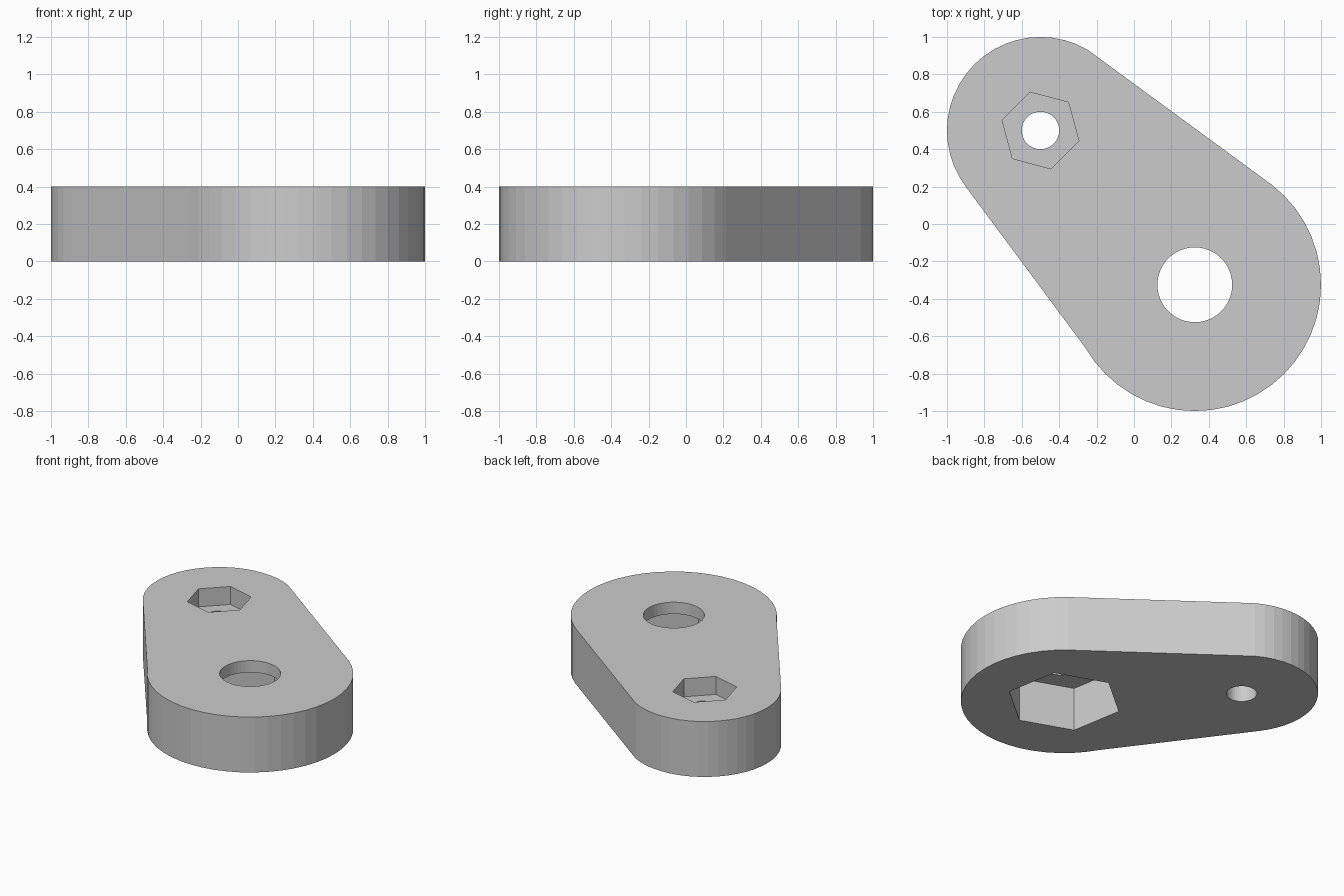
import bpy, bmesh
from math import cos, sin, radians

HEIGHT = 0.4
SMALL = (-0.5, 0.5)
LARGE = (0.325, -0.325)

cube = bpy.data.objects.get("Cube")
if cube:
    bpy.data.objects.remove(cube, do_unlink=True)

grey = bpy.data.materials.new("light_grey")
grey.use_nodes = True
grey.diffuse_color = (0.6, 0.6, 0.6, 1)
grey.node_tree.nodes["Principled BSDF"].inputs["Base Color"].default_value = (0.6, 0.6, 0.6, 1)


def arc(center, radius, start, end, steps):
    """Points along an arc, both ends included."""
    angles = [radians(start + (end - start) * i / steps) for i in range(steps + 1)]
    return [(center[0] + radius * cos(a), center[1] + radius * sin(a)) for a in angles]


def ring(center, radius, sides, turn=0):
    """Points of a regular polygon."""
    return arc(center, radius, turn, turn + 360, sides)[:-1]


def prism(name, outline, bottom, top):
    bm = bmesh.new()
    base = bm.faces.new([bm.verts.new((x, y, bottom)) for x, y in outline])
    moved = bmesh.ops.extrude_face_region(bm, geom=[base], use_keep_orig=True)
    verts = [v for v in moved["geom"] if isinstance(v, bmesh.types.BMVert)]
    bmesh.ops.translate(bm, verts=verts, vec=(0, 0, top - bottom))
    bmesh.ops.recalc_face_normals(bm, faces=bm.faces)
    mesh = bpy.data.meshes.new(name)
    bm.to_mesh(mesh)
    bm.free()
    mesh.materials.append(grey)
    obj = bpy.data.objects.new(name, mesh)
    bpy.context.collection.objects.link(obj)
    return obj


# Tapered plate with two rounded ends
outline = arc(SMALL, 0.5, 60, 217.5, 21) + arc(LARGE, 0.675, 210, 412.5, 27)
plate = prism("link_plate", outline, 0, HEIGHT)

# Bolt holes, a nut pocket on top and a larger one underneath
cutters = [
    prism("small_hole_cutter", ring(SMALL, 0.1, 48), -0.1, 0.5),
    prism("large_hole_cutter", ring(LARGE, 0.2, 48), -0.1, 0.5),
    prism("small_nut_cutter", ring(SMALL, 0.212, 6, 45), HEIGHT - 0.13, 0.5),
    prism("large_nut_cutter", ring(LARGE, 0.38, 6, 40), -0.1, 0.315),
]
bpy.context.view_layer.objects.active = plate
for cutter in cutters:
    cutter.hide_render = True
    cut = plate.modifiers.new(cutter.name, "BOOLEAN")
    cut.operation = "DIFFERENCE"
    cut.solver = "EXACT"
    cut.object = cutter
    bpy.ops.object.modifier_apply(modifier=cut.name)
    bpy.data.objects.remove(cutter, do_unlink=True)
